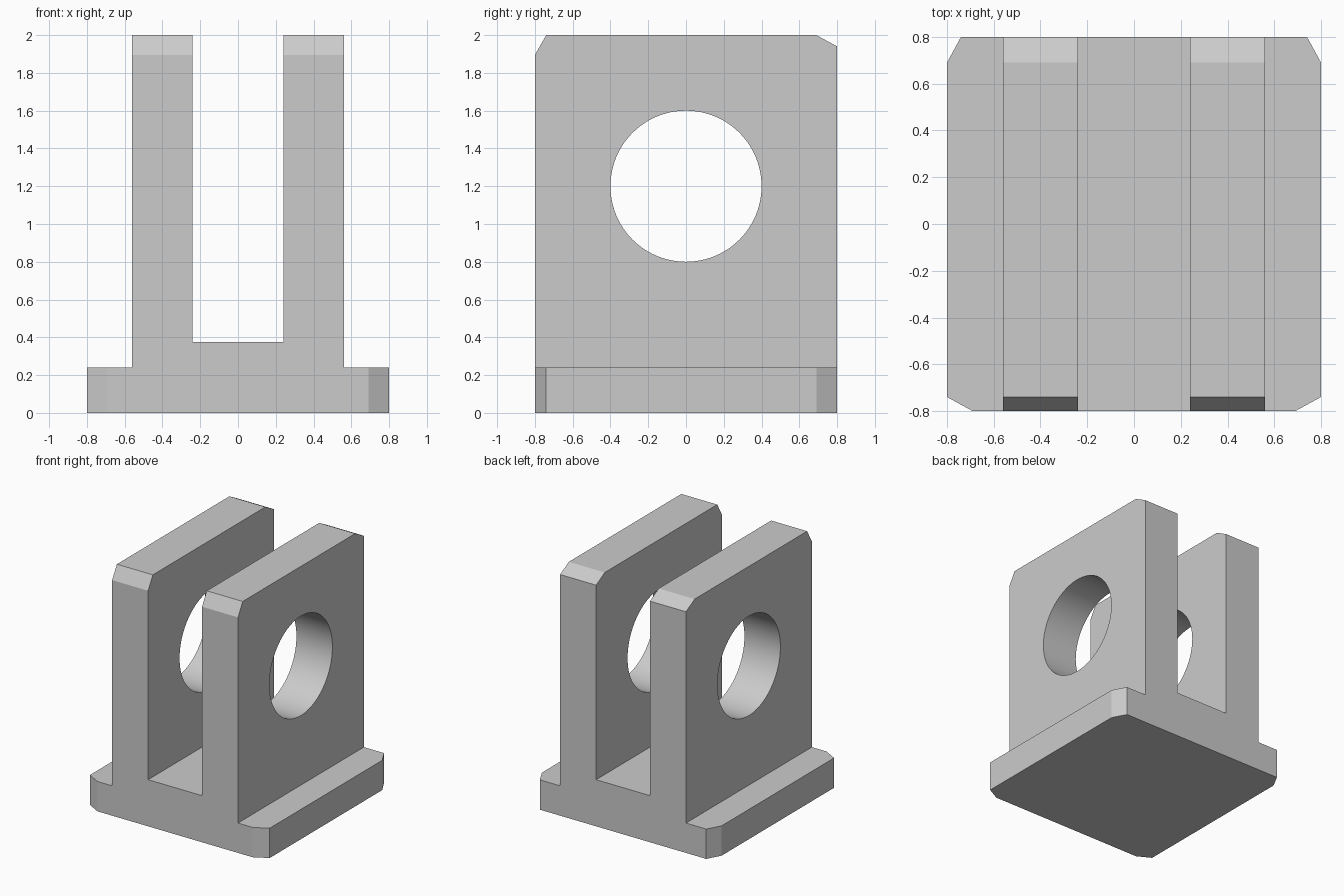
import bpy, bmesh, math
from mathutils import Vector

if "Cube" in bpy.data.objects:
    bpy.data.objects.remove(bpy.data.objects["Cube"])

# Front outline, right half: base flange, lug, slot floor; mirrored to the left
half = [(0.8, 0), (0.8, 0.24), (0.56, 0.24), (0.56, 2), (0.24, 2), (0.24, 0.375)]
outline = half + [(-x, z) for x, z in reversed(half)]

# Extrude the outline front to back
bm = bmesh.new()
face = bm.faces.new([bm.verts.new((x, -0.8, z)) for x, z in outline])
ext = bmesh.ops.extrude_face_region(bm, geom=[face])
bmesh.ops.translate(bm, vec=(0, 1.6, 0),
                    verts=[g for g in ext["geom"] if isinstance(g, bmesh.types.BMVert)])


def chamfer(a, b, axis):
    """Slice off the outer corner along the plane through a, b and axis."""
    a, b = Vector(a), Vector(b)
    normal = (b - a).cross(Vector(axis)).normalized()
    if normal.dot(a - Vector((0, 0, 1 if axis[0] else a.z))) < 0:
        normal.negate()
    bmesh.ops.bisect_plane(bm, geom=bm.verts[:] + bm.edges[:] + bm.faces[:], dist=1e-5,
                           plane_co=a, plane_no=normal, clear_outer=True)
    bmesh.ops.edgeloop_fill(bm, edges=[e for e in bm.edges if e.is_boundary])


# Base plate corners
for s in (-1, 1):
    chamfer((s * 0.69, -0.8, 0), (s * 0.8, -0.74, 0), (0, 0, 1))
    chamfer((s * 0.74, 0.8, 0), (s * 0.8, 0.69, 0), (0, 0, 1))
# Lug top corners
chamfer((0, -0.8, 1.895), (0, -0.74, 2), (1, 0, 0))
chamfer((0, 0.8, 1.94), (0, 0.69, 2), (1, 0, 0))

bmesh.ops.recalc_face_normals(bm, faces=bm.faces[:])
mesh = bpy.data.meshes.new("clevis_bracket")
bm.to_mesh(mesh)
bm.free()
bracket = bpy.data.objects.new("clevis_bracket", mesh)
bpy.context.collection.objects.link(bracket)

# Pin hole through both lugs
bpy.ops.mesh.primitive_cylinder_add(vertices=96, radius=0.4, depth=2,
                                    location=(0, 0, 1.2), rotation=(0, math.pi / 2, 0))
cutter = bpy.context.object
cutter.name = "pin_hole_cutter"
cutter.hide_render = True
hole = bracket.modifiers.new("pin_hole", "BOOLEAN")
hole.operation = "DIFFERENCE"
hole.solver = "EXACT"
hole.object = cutter

bpy.ops.object.select_all(action="DESELECT")
bracket.select_set(True)
bpy.context.view_layer.objects.active = bracket
bpy.ops.object.modifier_apply(modifier="pin_hole")
bpy.data.objects.remove(cutter)
bpy.ops.object.shade_smooth_by_angle(angle=math.radians(20))
